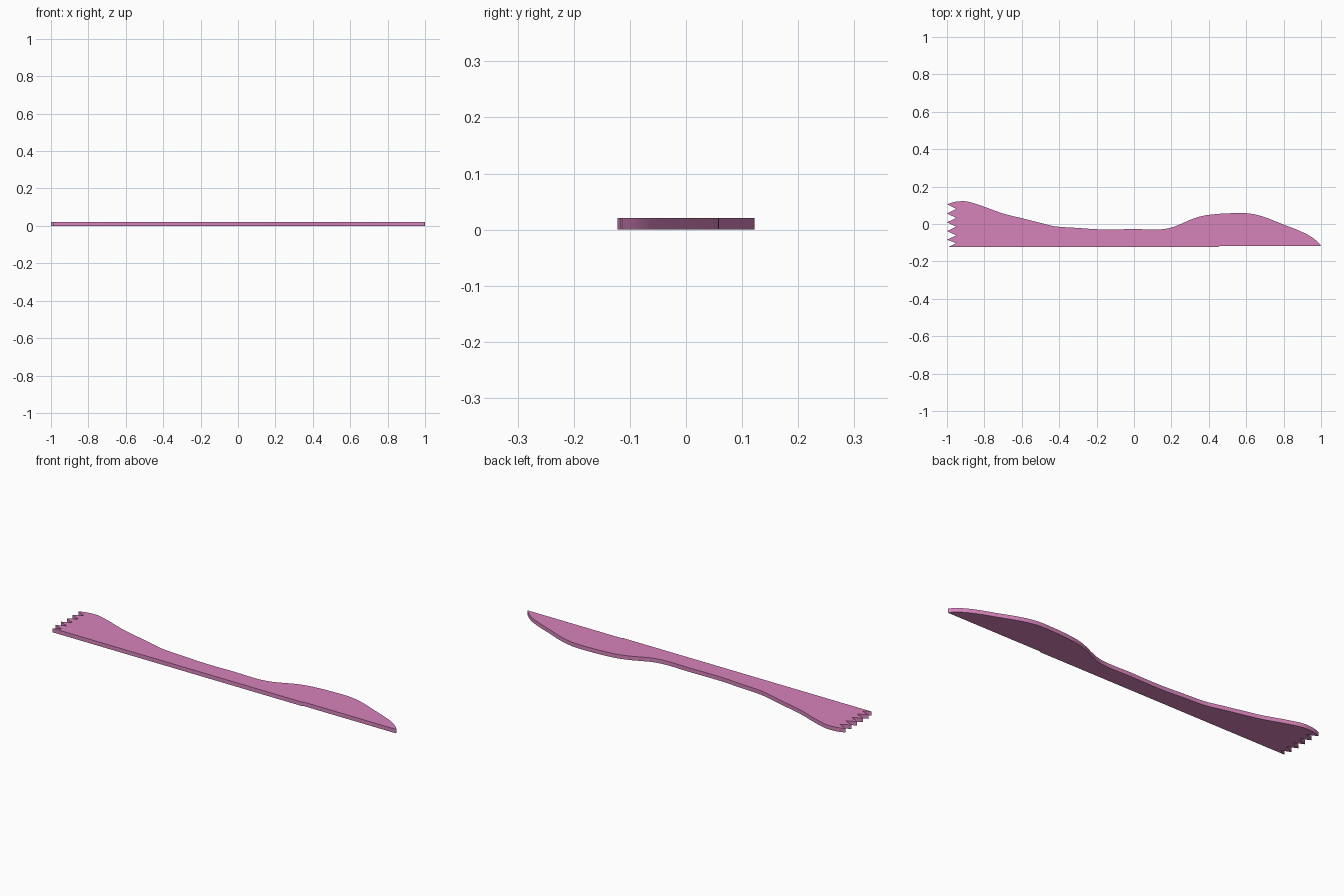
import bpy
import bmesh
from mathutils import Vector

if "Cube" in bpy.data.objects:
    bpy.data.objects.remove(bpy.data.objects["Cube"])

THICKNESS = 0.021


def smooth_path(points, steps=4):
    """Catmull-Rom curve through the points."""
    p = [Vector(q) for q in points]
    p = [2 * p[0] - p[1]] + p + [2 * p[-1] - p[-2]]
    out = []
    for a, b, c, d in zip(p, p[1:], p[2:], p[3:]):
        for i in range(steps):
            t = i / steps
            out.append(0.5 * (2 * b + (c - a) * t + (2 * a - 5 * b + 4 * c - d) * t ** 2
                              + (3 * b - a - 3 * c + d) * t ** 3))
    return out + [p[-2]]


# curved upper edge: wide toothed end, slim waist, swelling blade, pointed tip
upper = smooth_path([
    (-1.0, 0.105), (-0.96, 0.118), (-0.91, 0.122), (-0.87, 0.115), (-0.8, 0.092),
    (-0.7, 0.056), (-0.6, 0.031), (-0.5, 0.006), (-0.42, -0.013), (-0.3, -0.021),
    (-0.2, -0.028), (-0.1, -0.029), (0.0, -0.027), (0.07, -0.029), (0.14, -0.029),
    (0.2, -0.019), (0.25, 0.0), (0.31, 0.026), (0.37, 0.044), (0.45, 0.054),
    (0.53, 0.058), (0.6, 0.058), (0.66, 0.048), (0.72, 0.029), (0.8, -0.003),
    (0.87, -0.03), (0.93, -0.058), (0.97, -0.085), (1.0, -0.114)])

# straight lower edge with the small step where the blade begins
lower = [(0.995, -0.117), (0.46, -0.117), (0.45, -0.122), (-0.99, -0.122)]

# zigzag teeth on the wide end, bottom to top
teeth = []
tips = [-0.122, -0.084, -0.038, 0.009, 0.056, 0.105]
for y0, y1 in zip(tips, tips[1:]):
    teeth.append((-0.95, (y0 + y1) / 2))
    teeth.append((-1.0, y1))

outline = [tuple(v) for v in upper] + lower + teeth[:-1]

# extrude the flat outline to a plate
bm = bmesh.new()
face = bm.faces.new([bm.verts.new((x, y, 0)) for x, y in outline])
ext = bmesh.ops.extrude_face_region(bm, geom=[face], use_keep_orig=True)
bmesh.ops.translate(bm, vec=(0, 0, THICKNESS),
                    verts=[g for g in ext["geom"] if isinstance(g, bmesh.types.BMVert)])
bmesh.ops.recalc_face_normals(bm, faces=bm.faces[:])
mesh = bpy.data.meshes.new("flat_knife")
bm.to_mesh(mesh)
bm.free()

knife = bpy.data.objects.new("flat_knife", mesh)
bpy.context.collection.objects.link(knife)
mat = bpy.data.materials.new("pink")
mat.diffuse_color = (0.68, 0.23, 0.50, 1)
mat.use_nodes = True
mat.node_tree.nodes["Principled BSDF"].inputs["Base Color"].default_value = mat.diffuse_color
mesh.materials.append(mat)

bpy.context.view_layer.objects.active = knife
knife.select_set(True)
bpy.ops.object.shade_smooth_by_angle()
